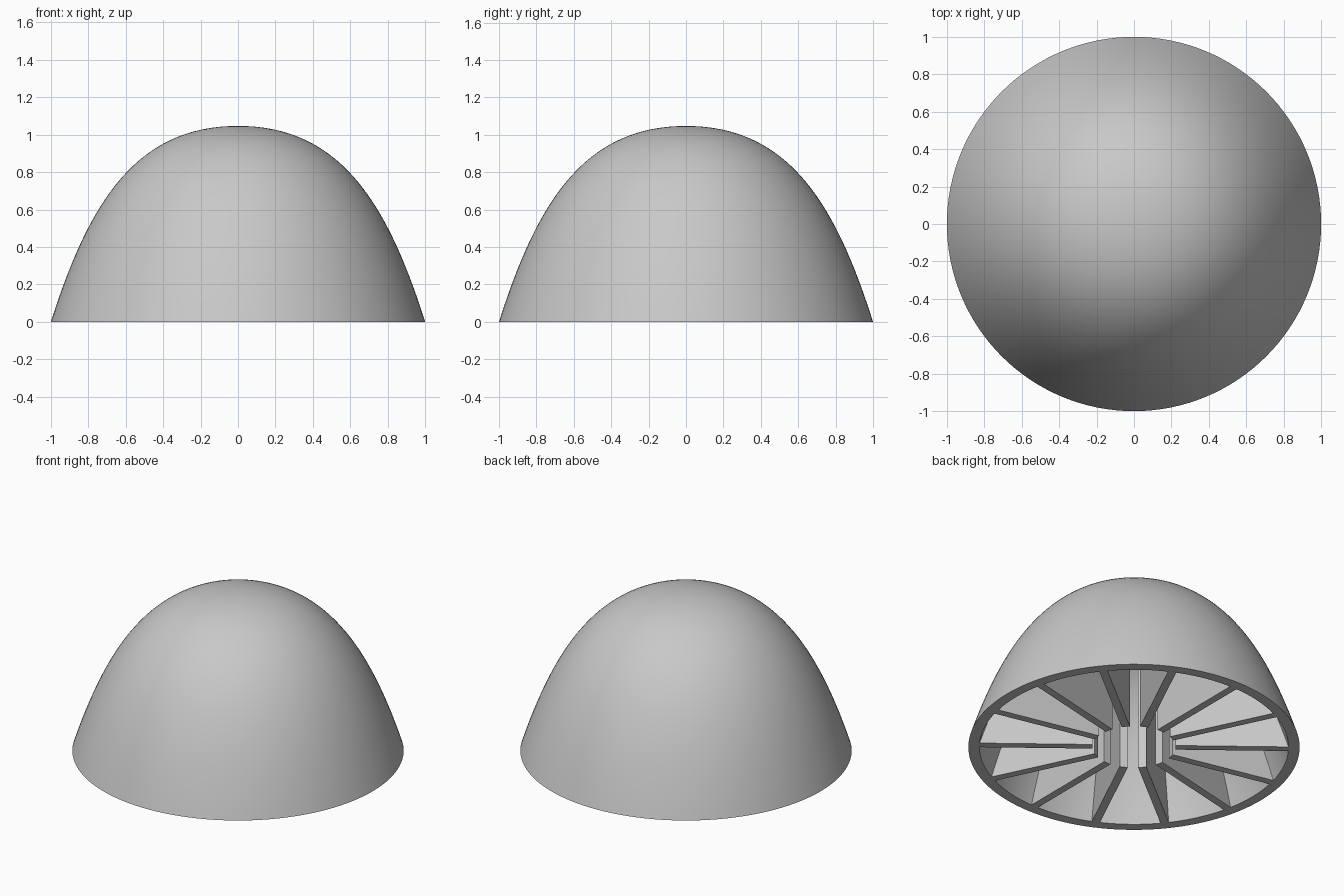
import bpy, bmesh, math
from mathutils import Matrix, Vector
from mathutils.geometry import interpolate_bezier

cube = bpy.data.objects.get("Cube")
if cube:
    bpy.data.objects.remove(cube, do_unlink=True)

HEIGHT = 1.047
INNER_R, INNER_Z = 0.933, 0.94   # cavity size relative to the outer surface
RIB_COUNT, RIB_WIDTH, HUB_RADIUS = 14, 0.05, 0.25
SEGMENTS = 128

grey = bpy.data.materials.new("light grey")
grey.use_nodes = True
grey.diffuse_color = (0.58, 0.58, 0.58, 1)
grey.node_tree.nodes["Principled BSDF"].inputs["Base Color"].default_value = grey.diffuse_color


def dome_curve(r_scale, z_scale, count=40):
    """Dome profile in the xz plane, from the rim up to the apex."""
    handles = [(1, 0), (0.8, 0.63), (0.55, HEIGHT), (0, HEIGHT)]
    return interpolate_bezier(*[Vector((r * r_scale, 0, z * z_scale)) for r, z in handles], count)


def make_object(name, bm):
    bmesh.ops.recalc_face_normals(bm, faces=bm.faces)
    mesh = bpy.data.meshes.new(name)
    bm.to_mesh(mesh)
    bm.free()
    mesh.materials.append(grey)
    obj = bpy.data.objects.new(name, mesh)
    bpy.context.collection.objects.link(obj)
    bpy.ops.object.select_all(action='DESELECT')
    obj.select_set(True)
    bpy.context.view_layer.objects.active = obj
    bpy.ops.object.shade_smooth_by_angle(angle=math.radians(30))
    return obj


# Thick dome shell: outer and inner profile spun around the vertical axis
bm = bmesh.new()
profile = dome_curve(1, 1)[::-1] + dome_curve(INNER_R, INNER_Z)
verts = [bm.verts.new(p) for p in profile]
edges = [bm.edges.new(pair) for pair in zip(verts, verts[1:])]
bmesh.ops.spin(bm, geom=verts + edges, cent=(0, 0, 0), axis=(0, 0, 1),
               angle=math.tau, steps=SEGMENTS, use_merge=True)
bmesh.ops.remove_doubles(bm, verts=bm.verts, dist=0.0001)
make_object("dome_shell", bm)

# Radial ribs: flat webs from the open centre out to the shell
arc = [p for p in dome_curve(INNER_R + 0.006, INNER_Z + 0.006) if p.x > HUB_RADIUS]
outline = arc + [Vector((HUB_RADIUS, 0, arc[-1].z + 0.01)), Vector((HUB_RADIUS, 0, 0))]
bm = bmesh.new()
for i in range(RIB_COUNT):
    # half a step of turn puts one rib straight at the front and one at the back
    turn = Matrix.Rotation(math.tau * (i + 0.5) / RIB_COUNT, 3, 'Z')
    side = Vector((0, RIB_WIDTH / 2, 0))
    web = bm.faces.new([bm.verts.new(turn @ (p - side)) for p in outline])
    extruded = bmesh.ops.extrude_face_region(bm, geom=[web], use_keep_orig=True)
    moved = [g for g in extruded["geom"] if isinstance(g, bmesh.types.BMVert)]
    bmesh.ops.translate(bm, verts=moved, vec=turn @ (side * 2))
make_object("radial_ribs", bm)
